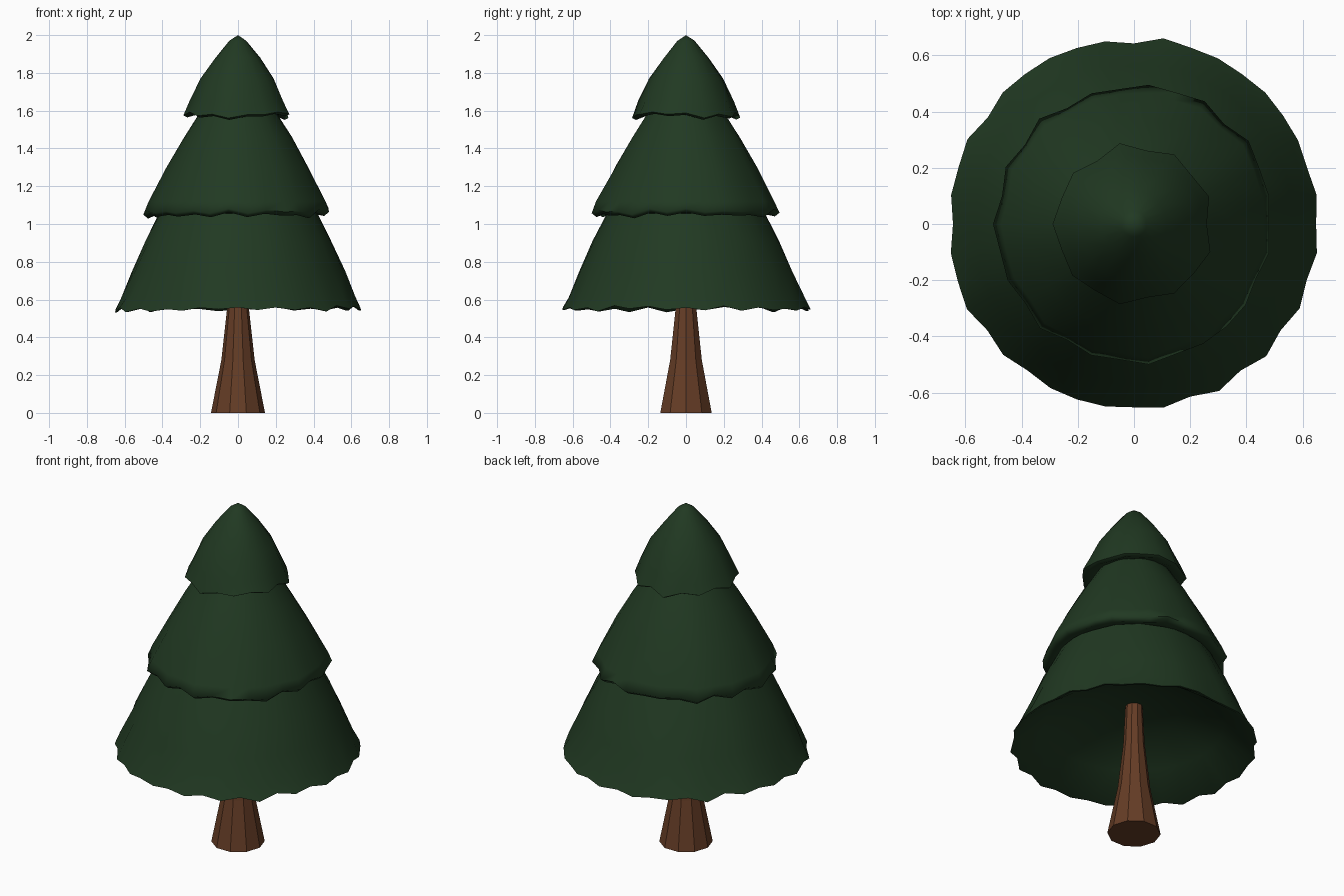
import bpy, bmesh, math, random

if "Cube" in bpy.data.objects:
    bpy.data.objects.remove(bpy.data.objects["Cube"])

random.seed(11)


def material(name, rgb):
    m = bpy.data.materials.new(name)
    m.diffuse_color = (*rgb, 1)
    m.use_nodes = True
    m.node_tree.nodes["Principled BSDF"].inputs["Base Color"].default_value = m.diffuse_color
    return m


def lathe(name, profile, sides, mat, offset=None, close_start=False, smooth=0):
    """Revolve (radius, z) pairs; radius 0 gives a pole. offset(ring, column) -> (radius scale, dz)."""
    bm = bmesh.new()
    rings = []
    for i, (r, z) in enumerate(profile):
        if r == 0:
            rings.append([bm.verts.new((0, 0, z))] * sides)
            continue
        ring = []
        for k in range(sides):
            s, dz = offset(i, k) if offset else (1, 0)
            a = math.tau * k / sides
            ring.append(bm.verts.new((r * s * math.cos(a), r * s * math.sin(a), z + dz)))
        rings.append(ring)
    for lo, hi in zip(rings, rings[1:]):
        for k in range(sides):
            n = (k + 1) % sides
            bm.faces.new(list(dict.fromkeys((lo[k], lo[n], hi[n], hi[k]))))
    if close_start:
        bm.faces.new(rings[0][::-1])
    me = bpy.data.meshes.new(name)
    bm.to_mesh(me)
    bm.free()
    ob = bpy.data.objects.new(name, me)
    bpy.context.collection.objects.link(ob)
    me.materials.append(mat)
    if smooth:
        bpy.ops.object.select_all(action='DESELECT')
        ob.select_set(True)
        bpy.context.view_layer.objects.active = ob
        bpy.ops.object.shade_smooth_by_angle(angle=math.radians(smooth))
    return ob


def tier(name, profile, rim, sides, wobble, droop, mat, smooth=75):
    """Foliage skirt: ragged at the rim ring, gentle folds towards the top."""
    drops = [random.uniform(-1, 1) for _ in range(sides)]
    folds = [random.uniform(-1, 1) for _ in range(sides)]

    def offset(i, k):
        if i < rim - 1:                      # inner underside
            return 1, 0
        # irregular folds run up the skirt, drifting a little with each ring
        fold = folds[k] if i <= rim else 0.5 * (folds[k] + folds[(k + i) % sides])
        scallop = (0.5 if k % 2 else -0.5) if i <= rim + 1 else 0
        dz = droop * (0.6 * drops[k] - scallop) if i <= rim else 0
        return 1 + wobble * (0.6 * fold + 0.8 * scallop), dz

    return lathe(name, profile, sides, mat, offset, smooth=smooth)


bark = material("bark", (0.13, 0.046, 0.019))
needles = material("needles", (0.015, 0.041, 0.016))

# Flared ten-sided trunk
lathe("trunk", [(0.143, 0), (0.088, 0.28), (0.058, 0.55), (0.046, 0.79)],
      10, bark, close_start=True)

# Lower skirt with domed hollow underside
tier("lower_branches",
     [(0, 0.79), (0.25, 0.755), (0.48, 0.665), (0.645, 0.55), (0.657, 0.55), (0.625, 0.61),
      (0.567, 0.75), (0.495, 0.91), (0.42, 1.055)],
     4, 40, 0.022, 0.016, needles, 60)

# Middle skirt, its rim rolled in under itself
tier("middle_branches",
     [(0.40, 1.065), (0.465, 1.045), (0.49, 1.065), (0.467, 1.12),
      (0.375, 1.30), (0.285, 1.46), (0.205, 1.585)],
     2, 30, 0.03, 0.016, needles)

# Crown
tier("top_branches",
     [(0.19, 1.59), (0.255, 1.57), (0.275, 1.58), (0.245, 1.65),
      (0.193, 1.77), (0.118, 1.88), (0.045, 1.97), (0, 2.0)],
     2, 18, 0.06, 0.018, needles)
